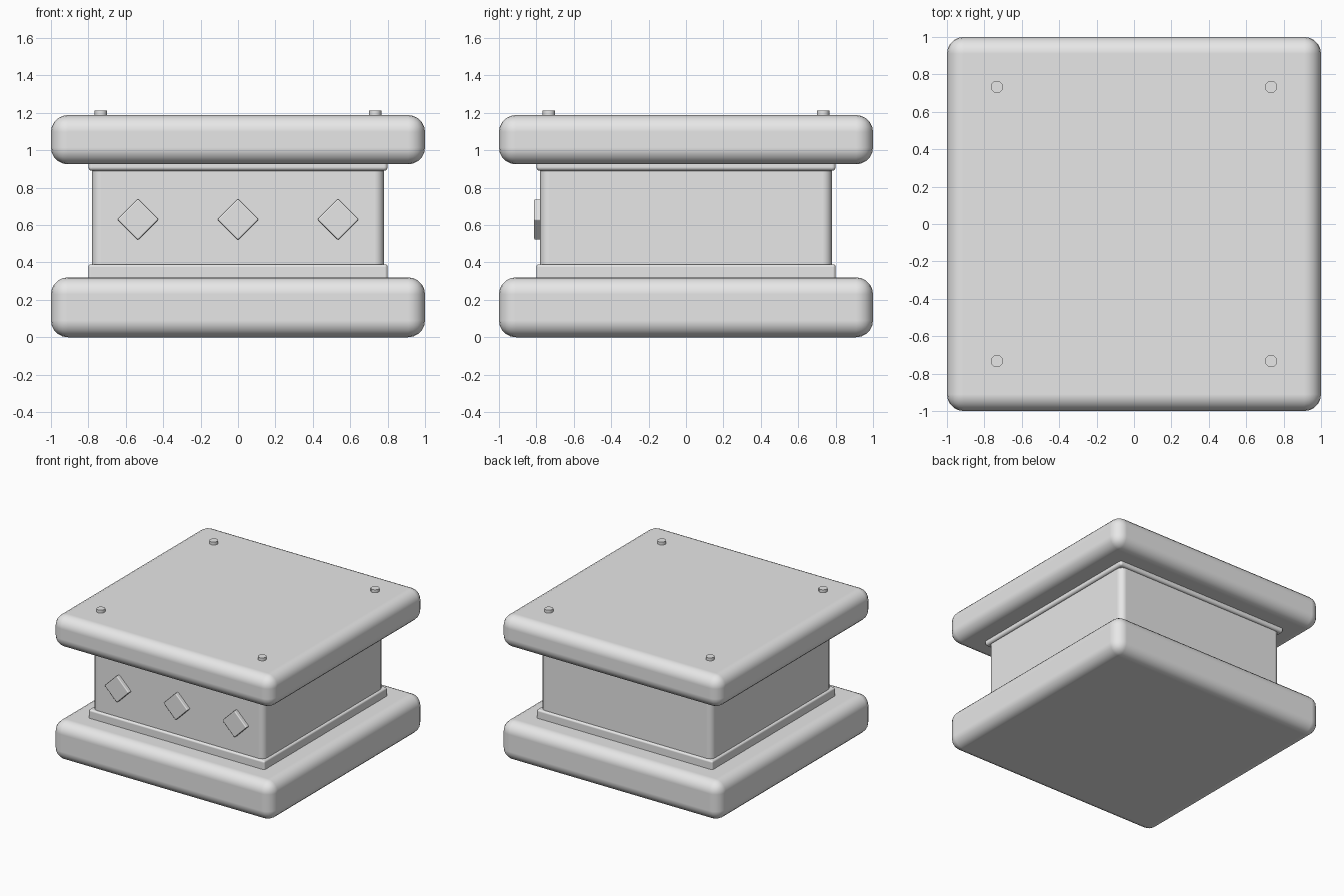
import bpy
import math

if "Cube" in bpy.data.objects:
    bpy.data.objects.remove(bpy.data.objects["Cube"])

stone = bpy.data.materials.new("light_grey")
stone.diffuse_color = (0.8, 0.8, 0.8, 1.0)
stone.use_nodes = True
stone.node_tree.nodes["Principled BSDF"].inputs["Base Color"].default_value = stone.diffuse_color


def finish(obj, name, bevel, segments):
    obj.name = name
    obj.data.materials.append(stone)
    bpy.ops.object.transform_apply(location=False, rotation=True, scale=True)
    bpy.ops.object.shade_smooth_by_angle(angle=math.radians(35))
    if bevel:
        for p in obj.data.polygons:
            p.use_smooth = True
        mod = obj.modifiers.new("rounded_edges", 'BEVEL')
        mod.width = bevel
        mod.segments = segments
        mod.limit_method = 'ANGLE'
        mod.harden_normals = True
    return obj


def block(name, half, z0, z1, bevel, segments=4):
    bpy.ops.mesh.primitive_cube_add(size=1, location=(0, 0, (z0 + z1) / 2))
    obj = bpy.context.object
    obj.scale = (2 * half, 2 * half, z1 - z0)
    return finish(obj, name, bevel, segments)


# Stacked slabs, from the ground up
block("base_slab", 1.0, 0.0, 0.32, 0.09, 5)
block("lower_trim", 0.80, 0.25, 0.39, 0.015, 3)
block("body", 0.78, 0.30, 0.98, 0.05, 5)
block("upper_trim", 0.80, 0.89, 0.99, 0.02, 3)
block("top_slab", 1.0, 0.925, 1.188, 0.09, 5)

# Diamond ornaments on the front
for i, x in enumerate((-0.535, 0.0, 0.535)):
    bpy.ops.mesh.primitive_cube_add(size=1, location=(x, -0.785, 0.63),
                                    rotation=(0, math.radians(45), 0))
    gem = bpy.context.object
    gem.scale = (0.157, 0.056, 0.157)
    finish(gem, f"front_diamond_{i + 1}", 0.008, 2)

# Small studs in the corners of the top
for sx in (-1, 1):
    for sy in (-1, 1):
        bpy.ops.mesh.primitive_cylinder_add(vertices=12, radius=0.033, depth=0.06,
                                            location=(sx * 0.733, sy * 0.733, 1.182))
        finish(bpy.context.object, f"top_stud_{sx}_{sy}", 0, 0)
